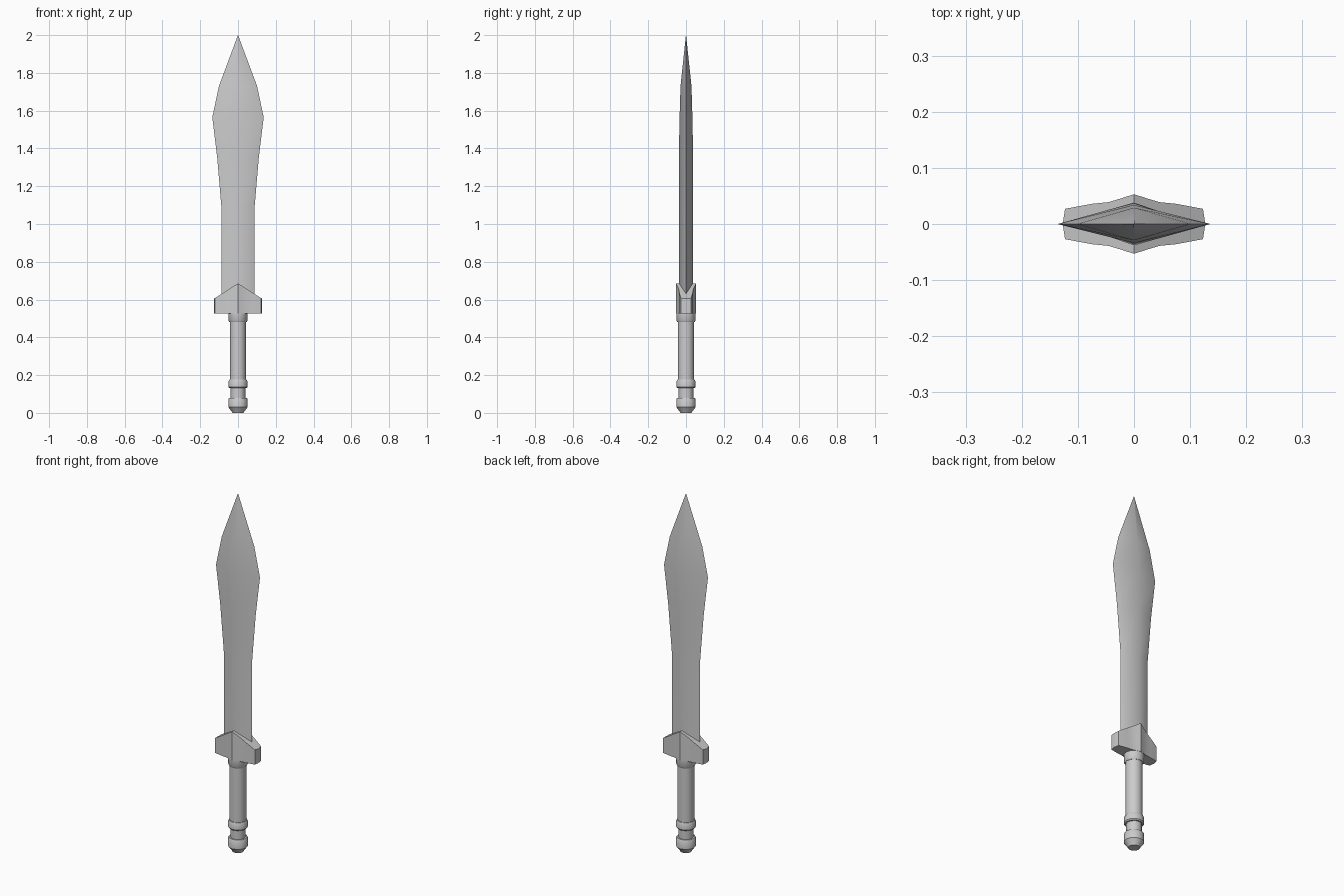
import bpy, bmesh
from math import cos, sin, pi, radians

if "Cube" in bpy.data.objects:
    bpy.data.objects.remove(bpy.data.objects["Cube"])


def finish(name, bm, angle):
    bmesh.ops.remove_doubles(bm, verts=bm.verts, dist=1e-5)
    bmesh.ops.recalc_face_normals(bm, faces=bm.faces)
    mesh = bpy.data.meshes.new(name)
    bm.to_mesh(mesh)
    bm.free()
    obj = bpy.data.objects.new(name, mesh)
    bpy.context.collection.objects.link(obj)
    bpy.ops.object.select_all(action='DESELECT')
    obj.select_set(True)
    bpy.context.view_layer.objects.active = obj
    bpy.ops.object.shade_smooth_by_angle(angle=radians(angle))
    return obj


def loft(name, rings, angle):
    """Skin a stack of equal-length point rings and cap both ends."""
    bm = bmesh.new()
    loops = [[bm.verts.new(p) for p in ring] for ring in rings]
    n = len(loops[0])
    for a, b in zip(loops, loops[1:]):
        for i in range(n):
            j = (i + 1) % n
            bm.faces.new((a[i], a[j], b[j], b[i]))
    bm.faces.new(loops[0])
    bm.faces.new(loops[-1])
    return finish(name, bm, angle)


def turned(name, profile, sides=12):
    rings = [[(r * cos(2 * pi * i / sides), r * sin(2 * pi * i / sides), z)
              for i in range(sides)] for r, z in profile]
    return loft(name, rings, 35)


# Leaf-shaped blade: height, half width, half thickness of diamond sections
sections = [(0.56, 0.087, 0.037), (1.08, 0.087, 0.037), (1.35, 0.110, 0.038),
            (1.565, 0.136, 0.034), (1.73, 0.101, 0.029), (2.0, 0.0005, 0.0005)]
loft("blade", [[(w, 0, z), (0, t, z), (-w, 0, z), (0, -t, z)]
               for z, w, t in sections], 60)

# Guard: right half with a sloped top, mirrored to the left
half = [(0, 0.053), (0.022, 0.046), (0.045, 0.039), (0.075, 0.036),
        (0.123, 0.027), (0.127, 0)]
outline = half + [(x, -y) for x, y in reversed(half[:-1])]
guard = loft("guard", [[(x, y, 0.525) for x, y in outline],
                       [(x, y, 0.686 - 0.64 * x) for x, y in outline]], 30)
bm = bmesh.new()
bm.from_mesh(guard.data)
inner = [f for f in bm.faces if all(abs(v.co.x) < 1e-5 for v in f.verts)]
bmesh.ops.delete(bm, geom=inner, context='FACES')
bm.to_mesh(guard.data)
bm.free()
guard.modifiers.new("mirror", 'MIRROR').use_axis[0] = True

# Handle parts, all turned about the vertical axis
turned("collar", [(0.045, 0.48), (0.051, 0.49), (0.051, 0.53)])
turned("grip", [(0.043, 0.17), (0.043, 0.485)])
turned("grip_ring", [(0.046, 0.132), (0.051, 0.138), (0.051, 0.166), (0.046, 0.176)])
turned("pommel_neck", [(0.039, 0.075), (0.039, 0.14)])
turned("pommel", [(0.030, 0.0), (0.034, 0.008), (0.051, 0.03), (0.051, 0.074), (0.047, 0.08)])
